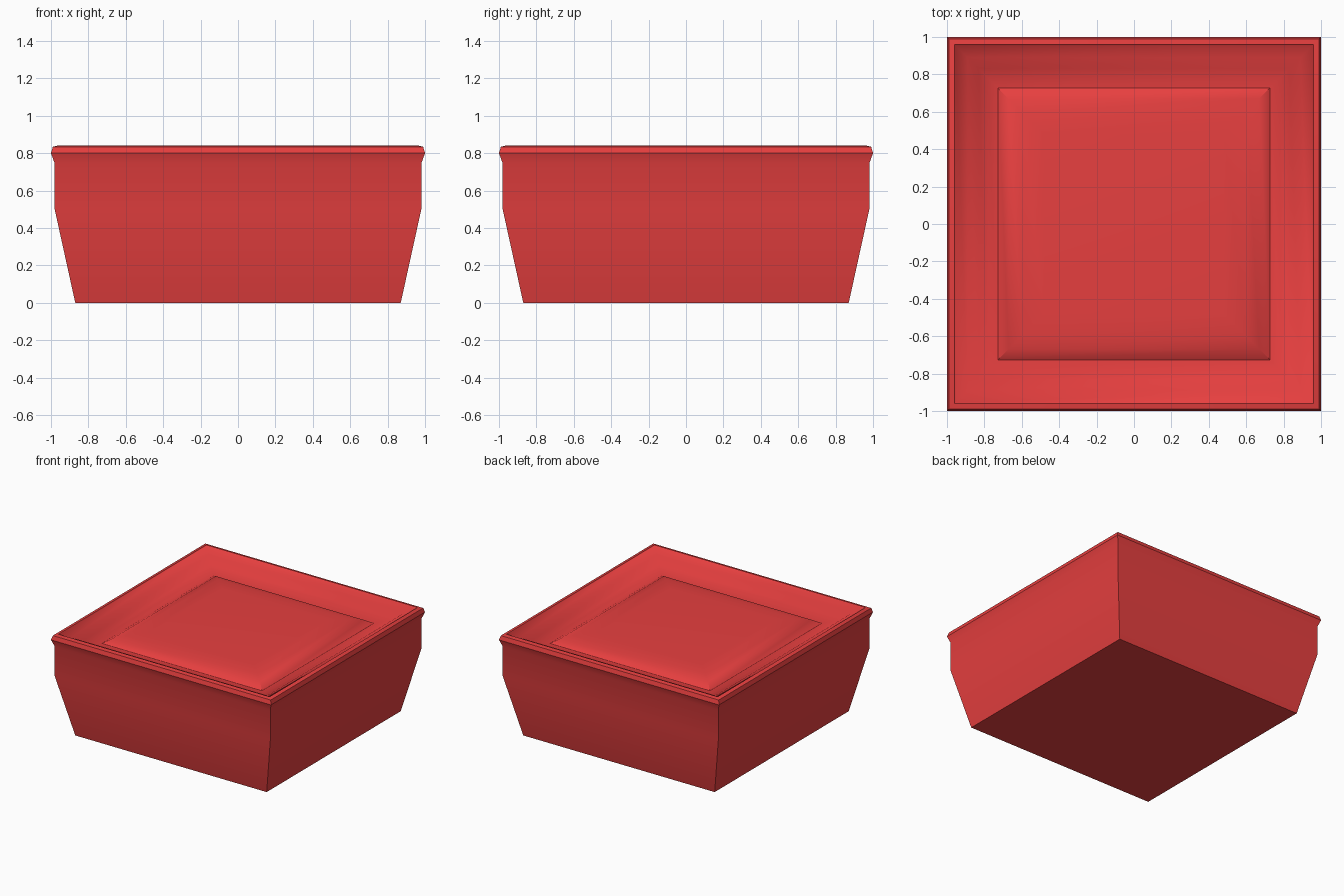
import bpy, bmesh, math

if "Cube" in bpy.data.objects:
    bpy.data.objects.remove(bpy.data.objects["Cube"])

# Square cross-section profile: (half width, height), from base over rim to mound
PROFILE = [
    (0.87, 0.0), (0.98, 0.50), (0.98, 0.745), (1.0, 0.80), (0.99, 0.834), (0.96, 0.842),
    (0.955, 0.836), (0.89, 0.806), (0.83, 0.768), (0.78, 0.748), (0.727, 0.740),
    (0.67, 0.774), (0.60, 0.791), (0.48, 0.798),
]


def square_loft(name, profile):
    """Loft square rings along the profile and cap both ends."""
    bm = bmesh.new()
    rings = [[bm.verts.new((sx * r, sy * r, z))
              for sx, sy in ((-1, -1), (1, -1), (1, 1), (-1, 1))]
             for r, z in profile]
    for a, b in zip(rings, rings[1:]):
        for i in range(4):
            j = (i + 1) % 4
            bm.faces.new((a[i], a[j], b[j], b[i]))
    bm.faces.new(rings[0][::-1])
    bm.faces.new(rings[-1])
    bmesh.ops.recalc_face_normals(bm, faces=bm.faces)
    mesh = bpy.data.meshes.new(name)
    bm.to_mesh(mesh)
    bm.free()
    obj = bpy.data.objects.new(name, mesh)
    bpy.context.collection.objects.link(obj)
    return obj


# Tapered tray with a rolled rim and a raised centre inside
tray = square_loft("square_tray", PROFILE)
red = bpy.data.materials.new("red")
red.diffuse_color = (0.8, 0.05, 0.05, 1)
red.use_nodes = True
red.node_tree.nodes["Principled BSDF"].inputs["Base Color"].default_value = red.diffuse_color
tray.data.materials.append(red)

# Smooth the soft profile, keep the corners sharp
bpy.context.view_layer.objects.active = tray
tray.select_set(True)
bpy.ops.object.shade_smooth_by_angle(angle=math.radians(36))
